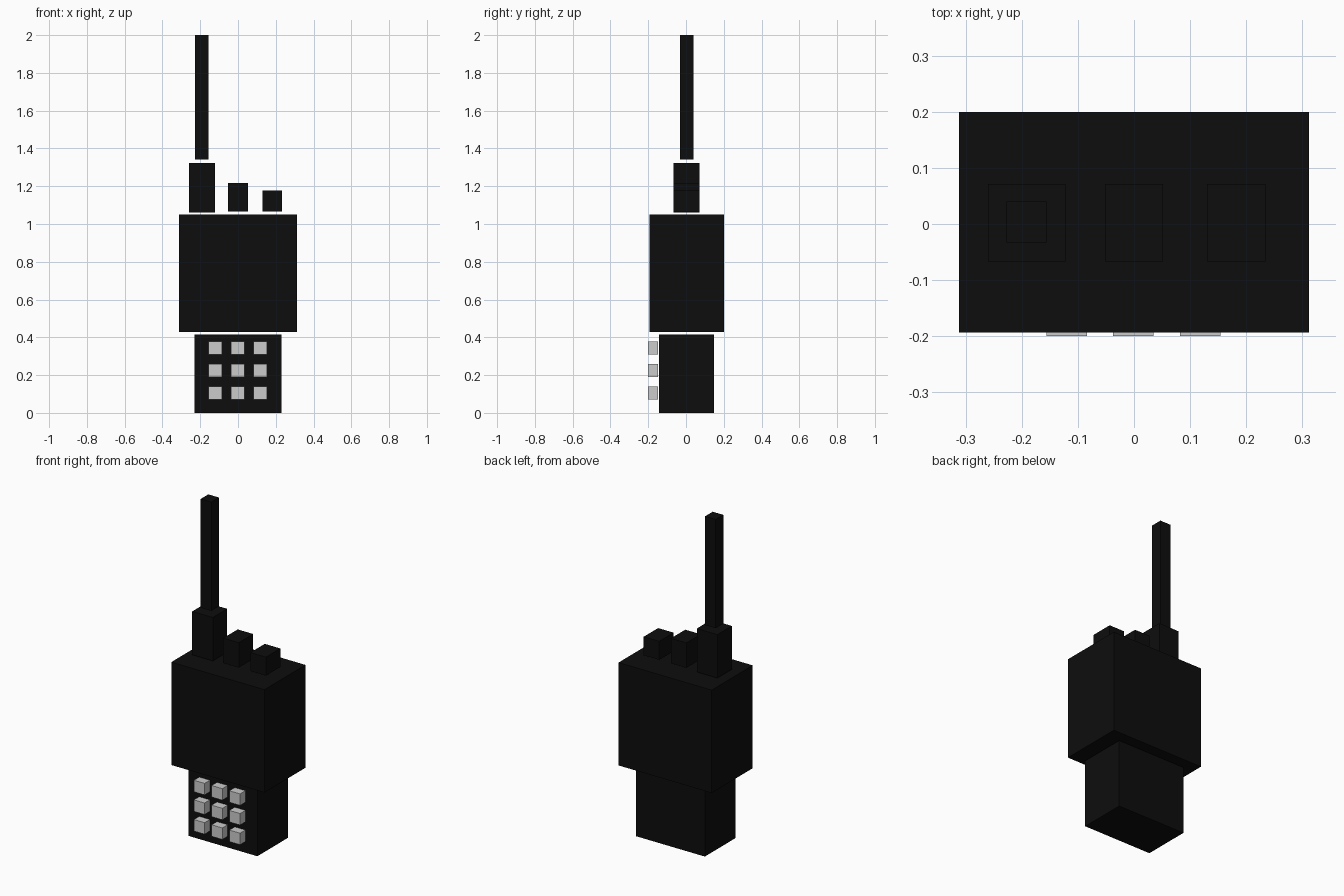
import bpy

if "Cube" in bpy.data.objects:
    bpy.data.objects.remove(bpy.data.objects["Cube"])

def material(name, color):
    m = bpy.data.materials.new(name)
    m.diffuse_color = color
    m.use_nodes = True
    m.node_tree.nodes["Principled BSDF"].inputs["Base Color"].default_value = m.diffuse_color
    return m

black = material("black_plastic", (0.004, 0.004, 0.004, 1))

def box(name, x, y, z, mat=None):
    """Box spanning the given (min, max) ranges."""
    bpy.ops.mesh.primitive_cube_add(size=1, location=[sum(r) / 2 for r in (x, y, z)])
    ob = bpy.context.object
    ob.name = name
    ob.scale = [r[1] - r[0] for r in (x, y, z)]
    bpy.ops.object.transform_apply(location=False, rotation=False, scale=True)
    if mat:
        ob.data.materials.append(mat)
    return ob

# Body: narrow grip below, wide case above, with a thin seam between
box("lower_body", (-0.23, 0.23), (-0.143, 0.148), (0, 0.415), black)
box("upper_body", (-0.312, 0.312), (-0.193, 0.2), (0.427, 1.05), black)

# Antenna
box("antenna_base", (-0.26, -0.122), (-0.067, 0.071), (1.06, 1.323), black)
box("antenna", (-0.227, -0.156), (-0.033, 0.04), (1.341, 2.0), black)

# Control knobs
box("volume_knob", (-0.052, 0.052), (-0.067, 0.071), (1.066, 1.217), black)
box("channel_knob", (0.13, 0.234), (-0.067, 0.071), (1.066, 1.178), black)

# Keypad, 3 x 3
for row in range(3):
    for col in range(3):
        cx, cz = -0.12 + 0.119 * col, 0.106 + 0.119 * row
        box(f"key_{row}_{col}", (cx - 0.036, cx + 0.036), (-0.2, -0.149),
            (cz - 0.035, cz + 0.035))
